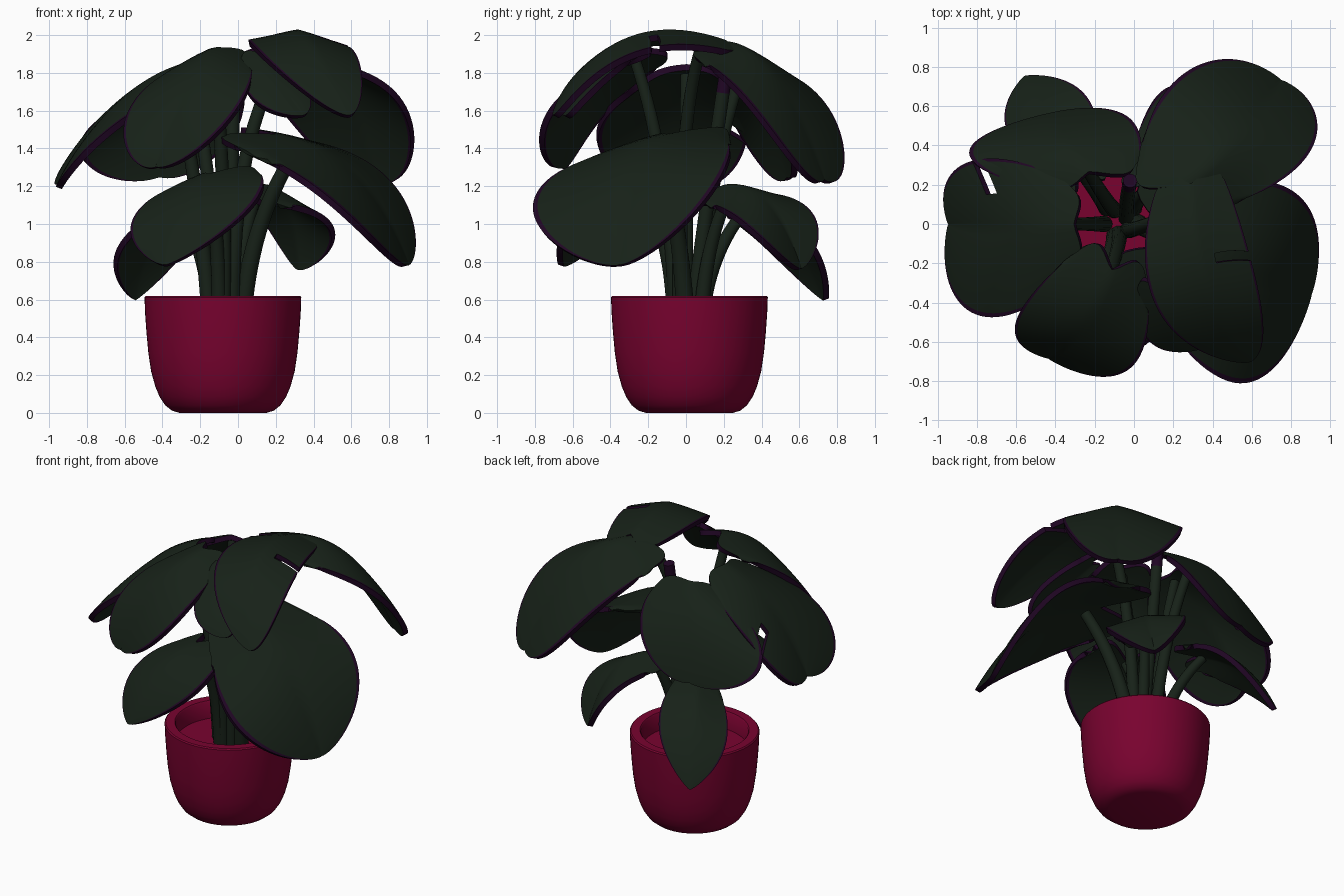
import bpy, bmesh, math
from mathutils import Vector as V

if "Cube" in bpy.data.objects:
    bpy.data.objects.remove(bpy.data.objects["Cube"])


def material(name, rgb):
    m = bpy.data.materials.new(name)
    m.diffuse_color = (*rgb, 1)
    m.use_nodes = True
    m.node_tree.nodes["Principled BSDF"].inputs["Base Color"].default_value = m.diffuse_color
    return m


GREEN = material("dark_leaf_green", (0.0085, 0.0155, 0.0092))
PURPLE = material("dark_purple_edge", (0.0145, 0.0018, 0.0175))
RED = material("crimson_pot", (0.19, 0.0008, 0.0285))


def finish(bm, name, mats, thickness=0, angle=40):
    bmesh.ops.remove_doubles(bm, verts=bm.verts, dist=1e-4)
    bmesh.ops.recalc_face_normals(bm, faces=bm.faces)
    me = bpy.data.meshes.new(name)
    bm.to_mesh(me)
    bm.free()
    for m in mats:
        me.materials.append(m)
    ob = bpy.data.objects.new(name, me)
    bpy.context.collection.objects.link(ob)
    bpy.ops.object.select_all(action='DESELECT')
    ob.select_set(True)
    bpy.context.view_layer.objects.active = ob
    if thickness:
        s = ob.modifiers.new("thickness", 'SOLIDIFY')
        s.thickness = thickness
        s.offset = 0
        s.material_offset_rim = 1
        bpy.ops.object.modifier_apply(modifier=s.name)
    bpy.ops.object.shade_smooth_by_angle(angle=math.radians(angle))
    return ob


def leaf(name, base, mid, tip, left, right, lobe=0.2, sharp=0.8, slits=(), arch=0.2):
    """Heart-shaped blade: spine base-mid-tip, widest points left and right."""
    b, m, t = V(base), V(mid), V(tip)
    widest = 0.42

    def spine(v):
        return b * (2 * (v - .5) * (v - 1)) + m * (4 * v * (1 - v)) + t * (2 * v * (v - .5))

    back = -(4 * m - 3 * b - t)
    sides = {-1: V(left) - spine(widest), 1: V(right) - spine(widest)}

    def width(v):
        if v < widest:
            return math.sqrt(1 - ((widest - v) / 0.56) ** 2)
        return max(0, 1 - ((v - widest) / (1 - widest)) ** 2) ** sharp

    # columns across the blade, the last narrow one is the purple border
    half_cols = [i / 10 for i in range(1, 10)] + [0.955, 1]
    cols = [-u for u in reversed(half_cols)] + [0] + half_cols
    rows = 32
    bm = bmesh.new()
    grid, vs = [], []
    for j in range(rows + 1):
        v = math.sin(math.pi / 2 * j / rows)
        vs.append(v)
        row = []
        for c in cols:
            u = abs(c)
            side = sides[-1 if c < 0 else 1]
            w = width(v)
            p = spine(v) + side * (u * w)
            p += back * (lobe * math.sin(math.pi * u ** 1.2) * (1 - v) ** 4)
            p.z += arch * side.length * w * u * (1 - u)
            row.append(bm.verts.new(p))
        grid.append(row)
    for j in range(rows):
        for i in range(len(cols) - 1):
            u = (cols[i] + cols[i + 1]) / 2
            # split openings in the blade: (side, u start, u end, v start, v end)
            if any(u0 < s * u < u1 and v0 < (vs[j] + vs[j + 1]) / 2 < v1
                   for s, u0, u1, v0, v1 in slits):
                continue
            f = bm.faces.new((grid[j][i], grid[j][i + 1], grid[j + 1][i + 1], grid[j + 1][i]))
            f.material_index = int(abs(u) > 0.955)
    return finish(bm, name, (GREEN, PURPLE), 0.034)


def stem(name, start, bend, end, r0=0.042, r1=0.03, purple_above=9):
    """Tapered round stem along a bent path."""
    a, c, e = V(start), V(bend), V(end)
    bm = bmesh.new()
    rings, n = [], 14
    for j in range(17):
        t = j / 16
        p = a * (1 - t) ** 2 + c * (2 * t * (1 - t)) + e * t * t
        d = ((c - a) * (1 - t) + (e - c) * t).normalized()
        x = d.cross(V((0, 1, 0))).normalized()
        y = d.cross(x)
        r = r0 + (r1 - r0) * t
        rings.append([bm.verts.new(p + (x * math.cos(k * math.tau / n) + y * math.sin(k * math.tau / n)) * r)
                      for k in range(n)])
    for q, s in zip(rings, rings[1:]):
        for k in range(n):
            f = bm.faces.new((q[k], q[(k + 1) % n], s[(k + 1) % n], s[k]))
            f.material_index = int(f.calc_center_median().z > purple_above)
    bm.faces.new(rings[0])
    bm.faces.new(rings[-1]).material_index = int(e.z > purple_above)
    return finish(bm, name, (GREEN, PURPLE))


def lathe(name, profile, mat, cx, cy, n=64):
    bm = bmesh.new()
    rings = [[bm.verts.new((cx + r * math.cos(k * math.tau / n), cy + r * math.sin(k * math.tau / n), z))
              for k in range(n)] for r, z in profile]
    for q, s in zip(rings, rings[1:]):
        for k in range(n):
            bm.faces.new((q[k], q[(k + 1) % n], s[(k + 1) % n], s[k]))
    bm.faces.new(rings[0])
    bm.faces.new(rings[-1])
    return finish(bm, name, (mat,))


# pot with rounded foot, rim and inner floor
lathe("pot", [(0.23, 0), (0.27, 0.012), (0.305, 0.04), (0.335, 0.085), (0.358, 0.14), (0.38, 0.22),
              (0.395, 0.32), (0.405, 0.43), (0.412, 0.53), (0.415, 0.612), (0.408, 0.62),
              (0.35, 0.62), (0.343, 0.612), (0.335, 0.50)], RED, -0.08, 0.018)

# lower ring of leaves
leaf("right_big_leaf", (0.2, -0.1, 1.46), (0.6, -0.27, 1.26), (0.89, -0.35, 0.78),
     (0.46, -0.79, 1.14), (0.74, 0.2, 1.27), 0.28, 0.72)
leaf("front_low_leaf", (-0.15, -0.25, 1.25), (-0.28, -0.48, 1.1), (-0.38, -0.66, 0.78),
     (-0.54, -0.33, 1.03), (0.11, -0.55, 1.14))
leaf("back_right_low_leaf", (0.08, 0.2, 1.19), (0.25, 0.42, 1.11), (0.33, 0.6, 0.76),
     (0.1, 0.63, 1.08), (0.48, 0.3, 1.0))
leaf("back_left_low_leaf", (-0.3, 0.3, 1.1), (-0.45, 0.55, 0.94), (-0.55, 0.74, 0.6),
     (-0.62, 0.43, 0.88), (-0.22, 0.61, 0.95), 0.2, 0.9)

# upper canopy
leaf("back_right_top_leaf", (0.26, 0.19, 1.95), (0.54, 0.46, 1.78), (0.74, 0.72, 1.23),
     (0.19, 0.7, 1.66), (0.84, 0.3, 1.67), 0.18, 0.55)
leaf("front_right_top_leaf", (0.29, 0.2, 1.96), (0.37, -0.32, 1.965), (0.58, -0.69, 1.57),
     (0.08, -0.32, 1.935), (0.6, -0.22, 1.91), 0.06, 0.68, [(1, 0.3, 1.1, 0.32, 0.37)], 0.1)
leaf("front_small_top_leaf", (0.1, -0.3, 1.9), (0.2, -0.5, 1.75), (0.34, -0.62, 1.57),
     (0.06, -0.56, 1.68), (0.34, -0.45, 1.74), 0.1)
leaf("front_left_top_leaf", (-0.11, -0.23, 1.92), (-0.26, -0.52, 1.73), (-0.43, -0.67, 1.3),
     (-0.56, -0.42, 1.61), (0.02, -0.68, 1.64), 0.15, 0.68)
leaf("left_top_leaf", (-0.3, 0.0, 1.83), (-0.64, -0.02, 1.62), (-0.93, 0, 1.22),
     (-0.71, -0.47, 1.46), (-0.73, 0.33, 1.51), 0.1, 0.55, [(1, 0.45, 1.1, 0.48, 0.56)])
leaf("back_left_top_leaf", (-0.23, 0.26, 1.79), (-0.38, 0.43, 1.61), (-0.42, 0.55, 1.25),
     (-0.82, 0.32, 1.44), (0.0, 0.5, 1.52), 0.12, 0.65)

# stems from the pot floor to each leaf
stem("right_stem", (0.02, 0.0, 0.48), (0.06, -0.03, 1.0), (0.3, -0.13, 1.38), 0.05, 0.035)
stem("front_low_stem", (-0.1, -0.06, 0.48), (-0.1, -0.08, 1.0), (-0.16, -0.27, 1.23))
stem("back_right_low_stem", (0.0, 0.08, 0.48), (0.0, 0.1, 0.9), (0.1, 0.23, 1.16))
stem("back_left_low_stem", (-0.14, 0.08, 0.48), (-0.16, 0.12, 0.85), (-0.31, 0.32, 1.08))
stem("front_left_top_stem", (-0.08, -0.05, 0.48), (-0.06, -0.08, 1.3), (-0.13, -0.27, 1.87))
stem("left_top_stem", (-0.15, 0.0, 0.48), (-0.2, 0.0, 1.2), (-0.34, 0.0, 1.79))
stem("back_left_top_stem", (-0.1, 0.07, 0.48), (-0.13, 0.1, 1.2), (-0.24, 0.28, 1.76))
stem("front_right_top_stem", (-0.03, -0.03, 0.48), (-0.04, -0.05, 1.5), (0.28, 0.08, 1.94))
stem("centre_shoot", (-0.04, 0.03, 0.48), (-0.04, 0.12, 1.2), (-0.02, 0.22, 1.86), 0.04, 0.036, 1.66)
